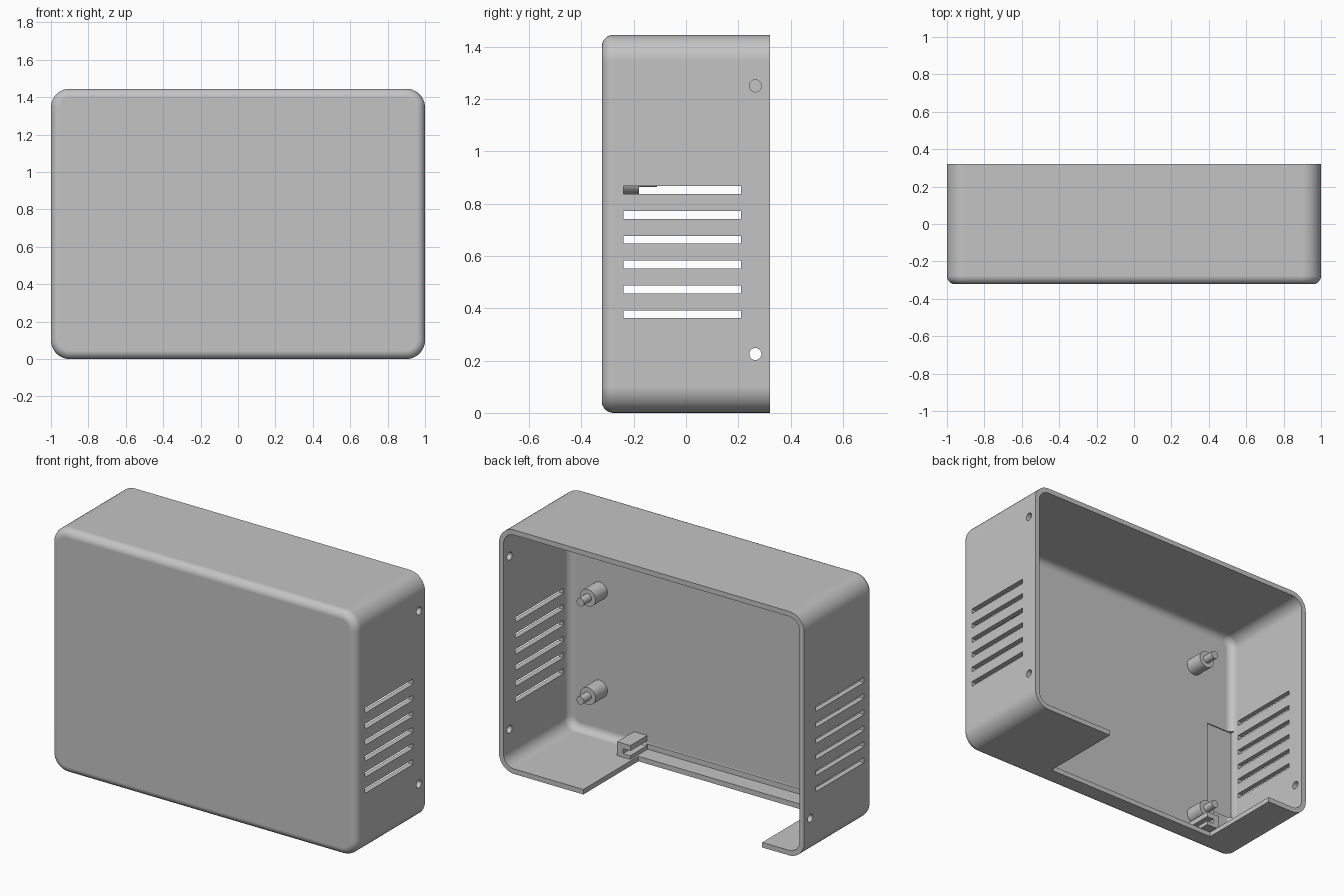
import bpy
import bmesh
import math
from mathutils import Matrix, Vector

W, H, D = 2.0, 1.445, 0.644      # overall width, height, depth
BACK, FRONT = D / 2, -D / 2
WALL, CORNER, FILLET = 0.03, 0.1, 0.045
INNER = FRONT + WALL             # inside of the front wall

if "Cube" in bpy.data.objects:
    bpy.data.objects.remove(bpy.data.objects["Cube"], do_unlink=True)

grey = bpy.data.materials.new("light_grey")
grey.use_nodes = True
grey.diffuse_color = (0.55, 0.55, 0.55, 1)
grey.node_tree.nodes["Principled BSDF"].inputs["Base Color"].default_value = grey.diffuse_color


def make(name, bm):
    bmesh.ops.recalc_face_normals(bm, faces=bm.faces)
    mesh = bpy.data.meshes.new(name)
    bm.to_mesh(mesh)
    bm.free()
    mesh.materials.append(grey)
    obj = bpy.data.objects.new(name, mesh)
    bpy.context.collection.objects.link(obj)
    return obj


def smooth(obj):
    bpy.ops.object.select_all(action='DESELECT')
    obj.select_set(True)
    bpy.context.view_layer.objects.active = obj
    bpy.ops.object.shade_smooth_by_angle(angle=math.radians(30))


def add_box(bm, xs, ys, zs):
    lo, hi = (Vector(p) for p in zip(xs, ys, zs))
    m = Matrix.Translation((lo + hi) / 2) @ Matrix.Diagonal((*(hi - lo), 1))
    bmesh.ops.create_cube(bm, size=1, matrix=m)


def add_cylinder(bm, center, radius, length, axis, sides=32):
    rot = Matrix.Rotation(math.pi / 2, 4, axis)
    bmesh.ops.create_cone(bm, cap_ends=True, segments=sides, radius1=radius, radius2=radius,
                          depth=length, matrix=Matrix.Translation(center) @ rot)


def rounded_ring(bm, inset, y, steps=10):
    """Rounded rectangle, pulled in from the outer outline by inset."""
    r = CORNER - inset
    ring = []
    for k, (sx, sz) in enumerate([(1, 1), (-1, 1), (-1, -1), (1, -1)]):
        for i in range(steps + 1):
            a = math.pi / 2 * (k + i / steps)
            ring.append(bm.verts.new((sx * (W / 2 - CORNER) + r * math.cos(a), y,
                                      H / 2 + sz * (H / 2 - CORNER) + r * math.sin(a))))
    return ring


# Hollow shell: outer skin from the front to the rim, then the inner skin back again
def skin(inset, y_face):
    arc = [math.pi / 2 * i / 8 for i in range(9)]
    return [(inset + FILLET * (1 - math.sin(a)), y_face + FILLET * (1 - math.cos(a))) for a in arc]


bm = bmesh.new()
profile = skin(0, FRONT) + [(0, BACK), (WALL, BACK)] + skin(WALL, INNER)[::-1]
rings = [rounded_ring(bm, d, y) for d, y in profile]
for a, b in zip(rings, rings[1:]):
    for i in range(len(a)):
        j = (i + 1) % len(a)
        bm.faces.new((a[i], a[j], b[j], b[i]))
bm.faces.new(rings[0])
bm.faces.new(rings[-1])
shell = make("case_shell", bm)

# Cutters: vents, screw holes, cable opening and shallow inside recesses
bm = bmesh.new()
for side in (-1, 1):
    xs = sorted((side * 0.9, side * 1.1))
    for i in range(6):
        z = 0.377 + i * 0.095
        add_box(bm, xs, (-0.238, 0.21), (z - 0.015, z + 0.015))
for x, z in [(1, 0.225), (-1, 0.225), (1, 1.25)]:
    add_cylinder(bm, (x, 0.265, z), 0.023, 0.2, 'Y')
add_box(bm, (-0.725, 0.447), (-0.193, 0.5), (-0.1, 0.15))
add_box(bm, (-0.74, 0.46), (INNER - 0.004, -0.21), (WALL - 0.001, 0.062))
add_box(bm, (-0.966, -0.79), (INNER - 0.006, -0.24), (0.25, 0.81))
cutter = make("cutter", bm)
cutter.hide_render = True

cut = shell.modifiers.new("openings", 'BOOLEAN')
cut.operation = 'DIFFERENCE'
cut.solver = 'EXACT'
cut.object = cutter
bpy.context.view_layer.objects.active = shell
bpy.ops.object.modifier_apply(modifier=cut.name)
bpy.data.objects.remove(cutter, do_unlink=True)
smooth(shell)
shell.modifiers.new("clean_shading", 'WEIGHTED_NORMAL').keep_sharp = True

# Board standoffs: thick post with a thin locating pin
for i, (x, z) in enumerate([(0.77, 0.887), (0.77, 0.305), (-0.69, 1.14), (-0.69, 0.165)]):
    for part, radius, y0, y1 in [("post", 0.051, INNER - 0.01, -0.18), ("pin", 0.024, -0.185, -0.11)]:
        bm = bmesh.new()
        add_cylinder(bm, (x, (y0 + y1) / 2, z), radius, y1 - y0, 'X')
        smooth(make(f"standoff_{part}_{i + 1}", bm))

# Grooved guide blocks at both ends of the cable opening, grooves facing each other
def guide_block(name, x_open, x_closed):
    groove = x_open + (x_closed - x_open) * 0.55
    z0, z1, z2, z3 = WALL - 0.002, 0.052, 0.08, 0.112
    outline = [(x_closed, z0), (x_open, z0), (x_open, z1), (groove, z1),
               (groove, z2), (x_open, z2), (x_open, z3), (x_closed, z3)]
    block = bmesh.new()
    face = block.faces.new([block.verts.new((x, INNER - 0.01, z)) for x, z in outline])
    ext = bmesh.ops.extrude_face_region(block, geom=[face])
    moved = [v for v in ext["geom"] if isinstance(v, bmesh.types.BMVert)]
    bmesh.ops.translate(block, verts=moved, vec=(0, -0.135 - INNER + 0.01, 0))
    make(name, block)


guide_block("left_guide_block", 0.459, 0.545)
guide_block("right_guide_block", -0.655, -0.74)
